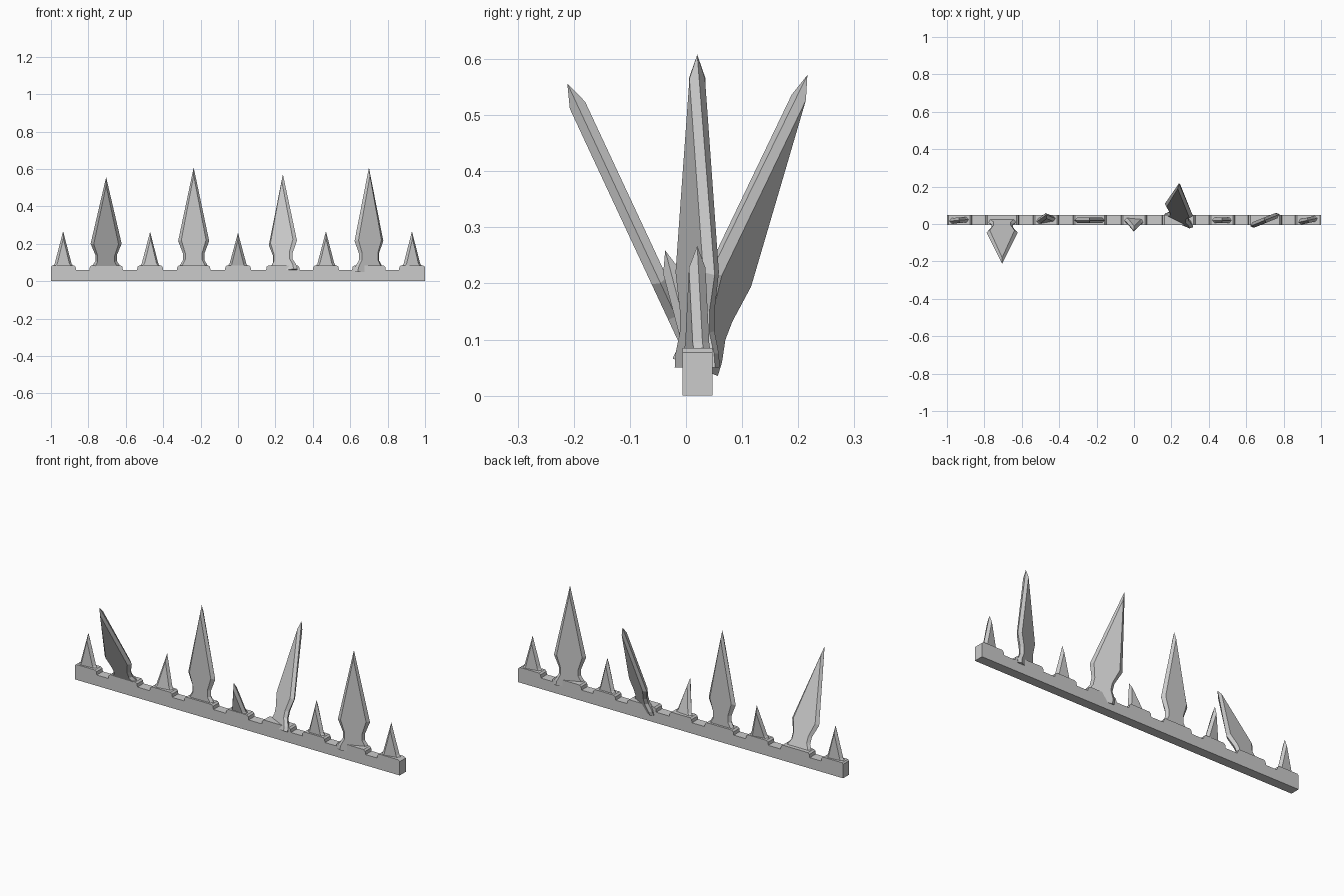
import bpy, bmesh
from math import radians
from mathutils import Matrix

if "Cube" in bpy.data.objects:
    bpy.data.objects.remove(bpy.data.objects["Cube"])

RAIL_FRONT, RAIL_BACK, MID = -0.006, 0.047, 0.02
LOW, HIGH = 0.06, 0.085

# half outlines (half width, height above rail): rim at mid-plane and inset flat face
BIG_RIM = [(.085, -.01), (.08, .015), (.058, .052), (.058, .09), (.083, .155), (0, .548)]
BIG_FACE = [(.07, -.01), (.066, .015), (.045, .055), (.045, .09), (.066, .16), (0, .505)]
SMALL_RIM = [(.06, -.01), (.055, .02), (.045, .035), (0, .207)]
SMALL_FACE = [(.045, -.01), (.042, .02), (.032, .035), (0, .168)]

# x position, big?, tilt backwards (degrees), twist (degrees)
SPIKES = [(-.935, False, 0, 5), (-.705, True, -25, 0), (-.47, False, 8, 10),
          (-.237, True, 0, 0), (0, False, -16, -5), (.24, True, 21, -25),
          (.47, False, 0, 0), (.70, True, 0, 22), (.93, False, 0, 12)]


def finish(name, bm):
    bmesh.ops.recalc_face_normals(bm, faces=bm.faces)
    me = bpy.data.meshes.new(name)
    bm.to_mesh(me)
    bm.free()
    ob = bpy.data.objects.new(name, me)
    bpy.context.collection.objects.link(ob)
    return ob


def ring(bm, half, y):
    pts = half + [(-x, z) for x, z in reversed(half) if x > 0]
    return [bm.verts.new((x, y, z)) for x, z in pts]


def spike(name, x, big, tilt, twist):
    rim, face = (BIG_RIM, BIG_FACE) if big else (SMALL_RIM, SMALL_FACE)
    bm = bmesh.new()
    front, mid, back = ring(bm, face, -.015), ring(bm, rim, 0), ring(bm, face, .015)
    n = len(mid)
    for a, b in ((front, mid), (mid, back)):
        for i in range(n):
            j = (i + 1) % n
            bm.faces.new((a[i], a[j], b[j], b[i]))
    bm.faces.new(front)
    bm.faces.new(back)
    m = (Matrix.Translation((x, MID, LOW)) @ Matrix.Rotation(radians(-tilt), 4, 'X')
         @ Matrix.Rotation(radians(twist), 4, 'Z'))
    bm.transform(m)
    finish(name, bm)


# rail: side profile with a raised chamfered seat under each spike
top = []
for x, big, _, _ in SPIKES:
    h = .09 if big else .07
    top += [(x - h, LOW), (x - h + .003, .077), (x - h + .012, HIGH),
            (x + h - .012, HIGH), (x + h - .003, .077), (x + h, LOW)]
top = [(-1, .077)] + top[2:-2] + [(1, .077)]
bm = bmesh.new()
prof = [bm.verts.new((x, RAIL_FRONT, z)) for x, z in [(-1, 0)] + top + [(1, 0)]]
f = bm.faces.new(prof)
ext = bmesh.ops.extrude_face_region(bm, geom=[f])['geom']
bmesh.ops.translate(bm, vec=(0, RAIL_BACK - RAIL_FRONT, 0),
                    verts=[v for v in ext if isinstance(v, bmesh.types.BMVert)])
finish("rail", bm)

# spikes
for i, (x, big, tilt, twist) in enumerate(SPIKES):
    spike(f"{'tall' if big else 'short'}_spike_{i + 1}", x, big, tilt, twist)
